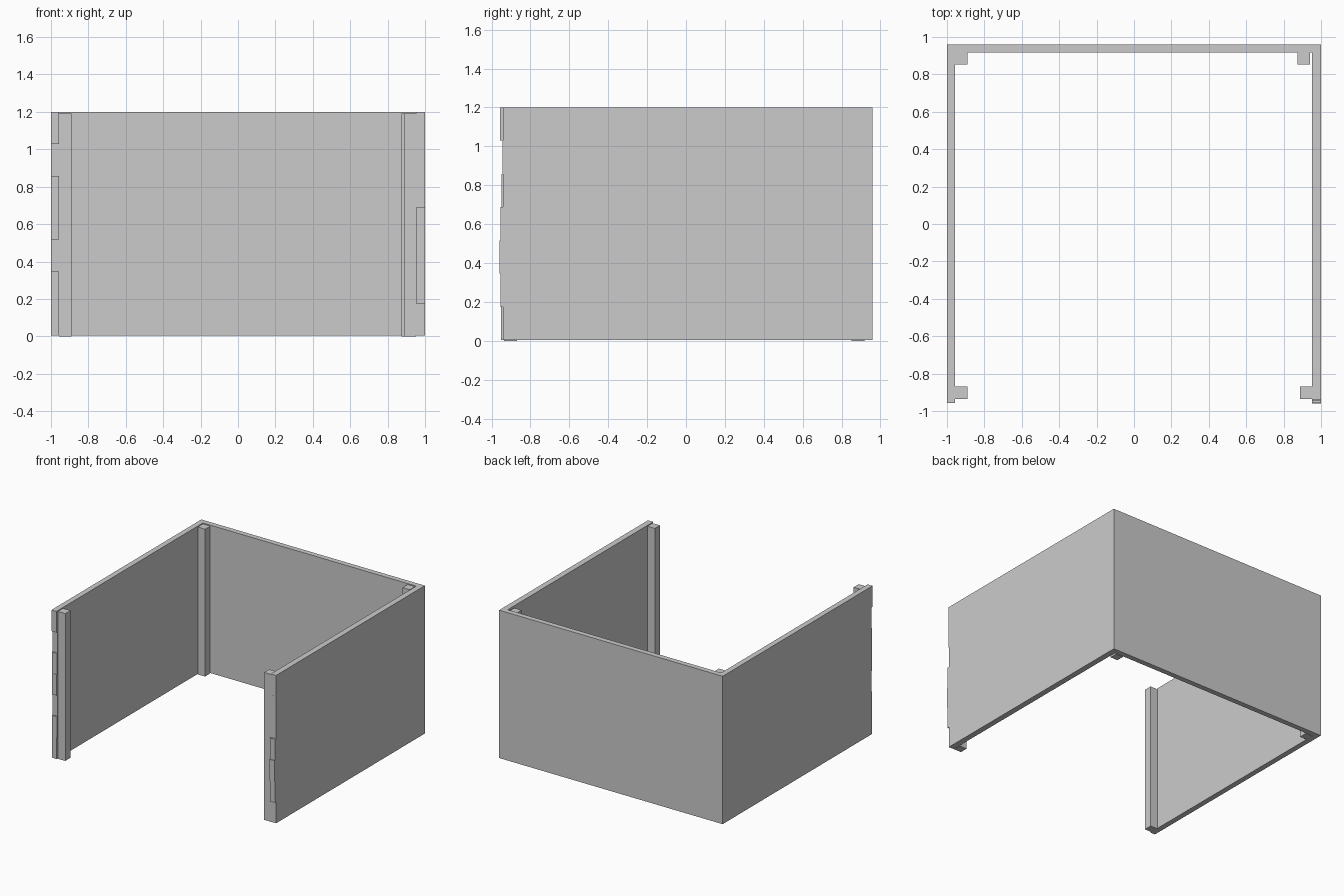
import bpy

if "Cube" in bpy.data.objects:
    bpy.data.objects.remove(bpy.data.objects["Cube"])

N, Z0, Z1 = 7, 0.004, 1.2          # boards per wall, wall bottom and top
STEP = (Z1 - Z0) / N


def box(name, x0, x1, y0, y1, z0, z1):
    bpy.ops.mesh.primitive_cube_add(
        size=1, location=((x0 + x1) / 2, (y0 + y1) / 2, (z0 + z1) / 2))
    ob = bpy.context.object
    ob.name = name
    ob.scale = (x1 - x0, y1 - y0, z1 - z0)
    bpy.ops.object.transform_apply(location=False, rotation=False, scale=True)
    return ob


# Front ends of the side boards, bottom to top: slightly uneven cuts
left_ends = [-0.951, -0.95, -0.94, -0.951, -0.95, -0.941, -0.956]
right_ends = [-0.941, -0.955, -0.96, -0.955, -0.941, -0.943, -0.942]

for i in range(N):
    z0, z1 = Z0 + i * STEP, Z0 + (i + 1) * STEP
    # Side wall boards butt against the back wall
    box(f"left_board_{i + 1}", -1.0, -0.956, left_ends[i], 0.917, z0, z1)
    box(f"right_board_{i + 1}", 0.953, 1.0, right_ends[i], 0.917, z0, z1)
    # Back wall boards span the full width
    box(f"back_board_{i + 1}", -1.0, 1.0, 0.917, 0.96, z0, z1)

# Square corner posts inside the walls, a little short of the top
P = 0.065
for name, x, y in [("front_left_post", -0.956, -0.935),
                   ("front_right_post", 0.953 - P, -0.935),
                   ("back_left_post", -0.956, 0.917 - P),
                   ("back_right_post", 0.94 - P, 0.917 - P)]:
    box(name, x, x + P, y, y + P, 0.0, 1.192)
